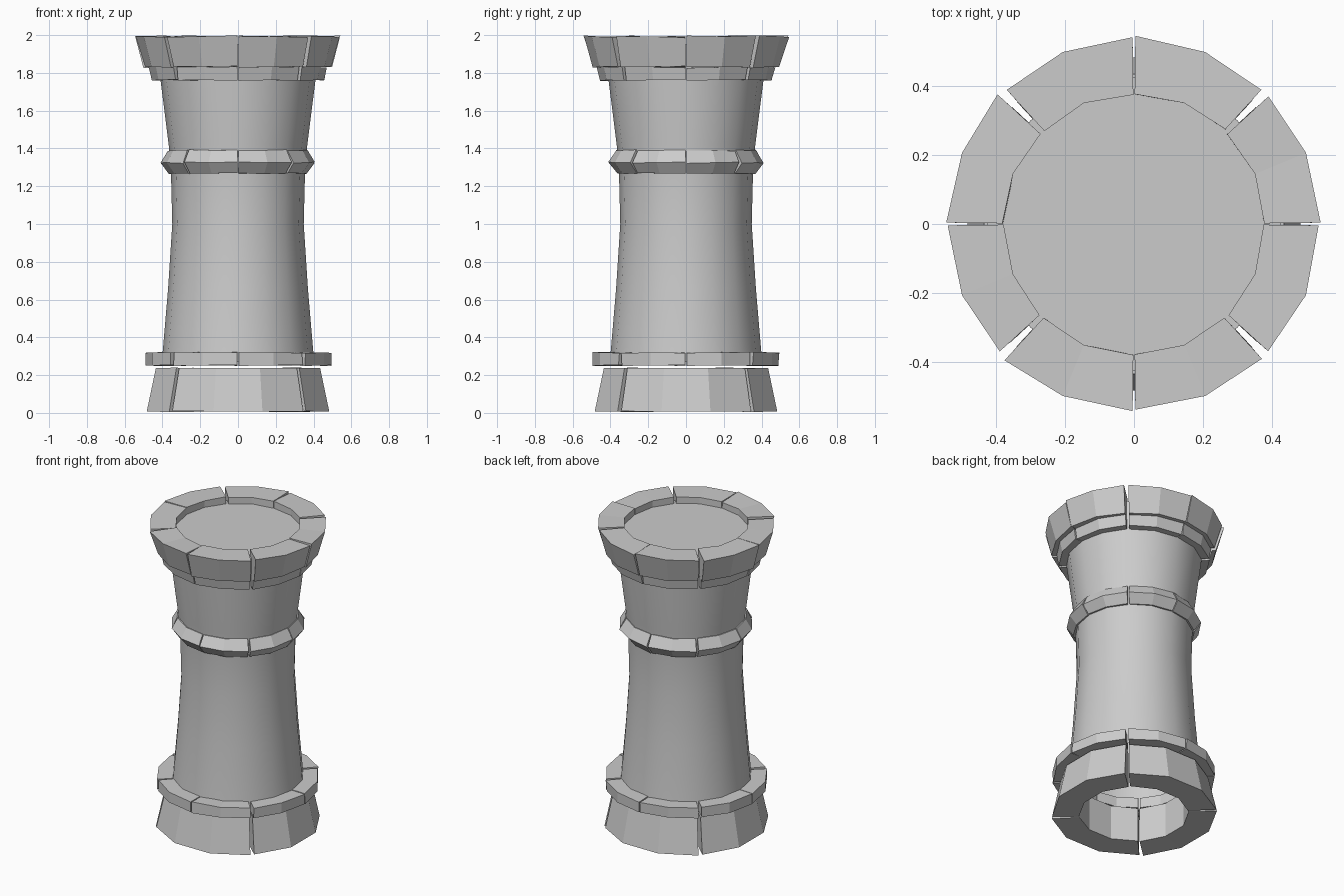
import bpy, bmesh, math, random
from mathutils import Vector

if "Cube" in bpy.data.objects:
    bpy.data.objects.remove(bpy.data.objects["Cube"])

random.seed(4)


def finish(bm, name):
    bmesh.ops.recalc_face_normals(bm, faces=bm.faces)
    me = bpy.data.meshes.new(name)
    bm.to_mesh(me)
    bm.free()
    ob = bpy.data.objects.new(name, me)
    bpy.context.collection.objects.link(ob)
    return ob


def block_ring(name, profile, count, segs, start=0.0, gap=0.004, wide=0.010, jitter=0.004):
    """Ring of stone blocks: a closed (r, z) profile swept through each block's arc."""
    bm = bmesh.new()
    step = 2 * math.pi / count
    rmax = max(r for r, z in profile)
    for b in range(count):
        a0 = start + b * step
        rows = []
        for s in range(segs + 1):
            a = a0 + step * s / segs
            # diagonal joints are wider than those on the axes
            diagonal = abs(math.sin(2 * a)) > 0.9
            side = 1 if s == 0 else -1 if s == segs else 0
            row = []
            for r, z in profile:
                g = (wide if diagonal else gap) * side * (r / rmax) ** 2
                p = Vector((r * math.cos(a) - g * math.sin(a),
                            r * math.sin(a) + g * math.cos(a), z))
                if side:
                    j = random.uniform(-jitter, jitter)
                    p += Vector((j * math.cos(a), j * math.sin(a),
                                 random.uniform(-jitter, jitter)))
                p.z = min(2.0, max(0.0, p.z))
                row.append(bm.verts.new(p))
            rows.append(row)
        n = len(profile)
        for s in range(segs):
            for i in range(n):
                k = (i + 1) % n
                bm.faces.new((rows[s][i], rows[s][k], rows[s + 1][k], rows[s + 1][i]))
        bm.faces.new(rows[0])
        bm.faces.new(rows[-1])
    return finish(bm, name)


def shaft(name, profile, sides):
    """Smooth waisted shaft, open below, closed by the platform on top."""
    bm = bmesh.new()
    rings = [[bm.verts.new((r * math.cos(2 * math.pi * i / sides),
                            r * math.sin(2 * math.pi * i / sides), z))
              for i in range(sides)] for r, z in profile]
    for lo, hi in zip(rings, rings[1:]):
        for i in range(sides):
            k = (i + 1) % sides
            bm.faces.new((lo[i], lo[k], hi[k], hi[i])).smooth = True
    bm.faces.new(rings[-1])
    ob = finish(bm, name)
    bpy.context.view_layer.objects.active = ob
    ob.select_set(True)
    bpy.ops.object.shade_smooth_by_angle(angle=math.radians(40))
    ob.select_set(False)


# tower shaft with platform
shaft("tower_shaft", [(0.405, 0.27), (0.398, 0.33), (0.37, 0.66), (0.348, 1.0),
                      (0.355, 1.28), (0.367, 1.42), (0.41, 1.76), (0.425, 1.95)], 16)

# foundation: four wide blocks
block_ring("foundation_blocks", [(0.50, 0.008), (0.45, 0.238), (0.33, 0.238), (0.33, 0.008)],
           4, 3, start=math.pi / 4, wide=0.012)

# thin course above the foundation
block_ring("lower_course", [(0.492, 0.252), (0.492, 0.32), (0.35, 0.32), (0.35, 0.252)], 8, 2)

# ridged belt around the shaft
block_ring("belt_blocks", [(0.365, 1.268), (0.408, 1.325), (0.37, 1.39),
                           (0.335, 1.39), (0.335, 1.268)], 8, 2, wide=0.007)

# corbel course under the parapet
block_ring("corbel_blocks", [(0.455, 1.762), (0.47, 1.83), (0.37, 1.83), (0.37, 1.762)], 8, 2)

# flared parapet
block_ring("parapet_blocks", [(0.495, 1.832), (0.54, 1.993), (0.38, 1.993), (0.38, 1.832)],
           8, 2, wide=0.014, jitter=0.006)
